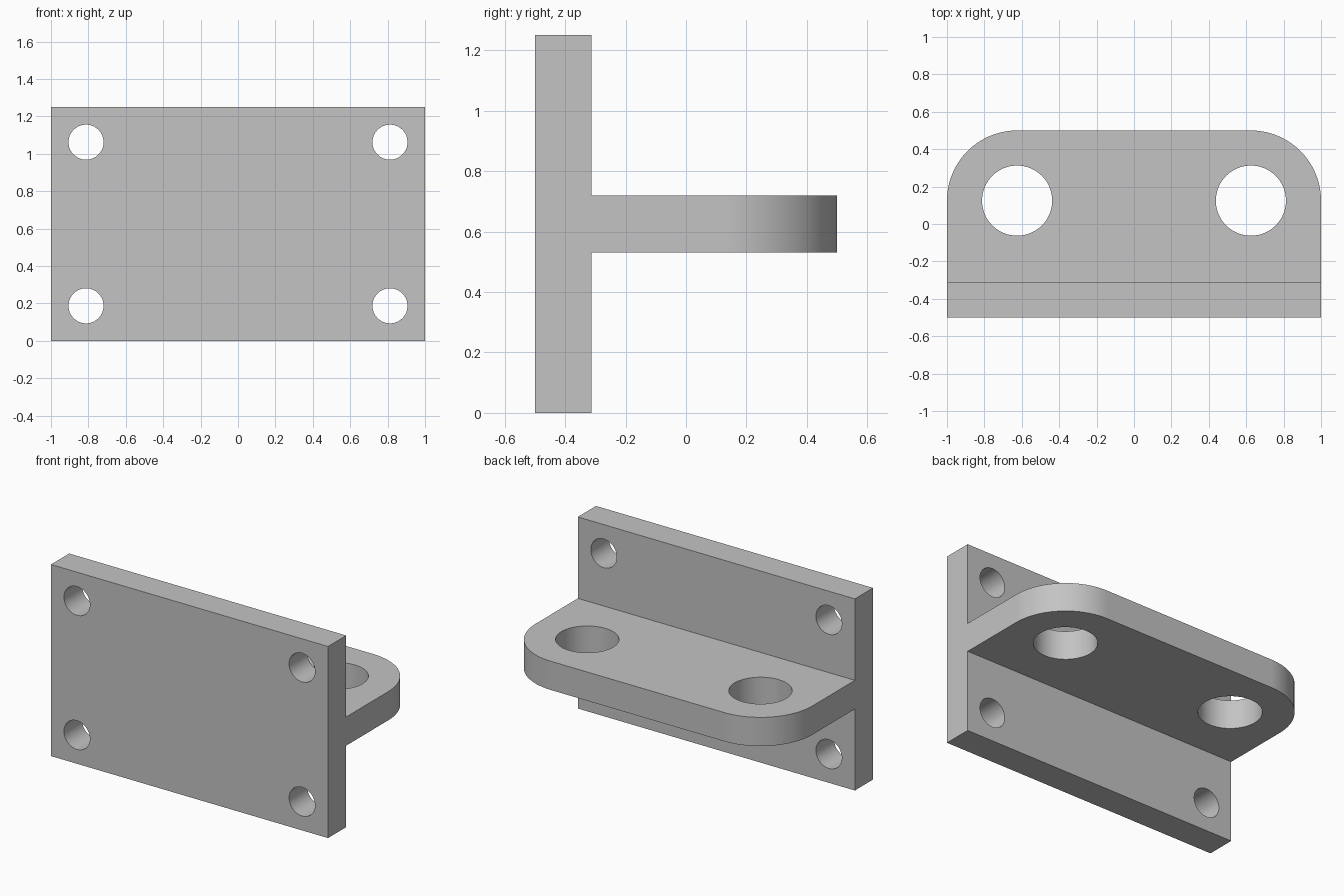
import bpy
import bmesh
import math

cube = bpy.data.objects.get("Cube")
if cube:
    bpy.data.objects.remove(cube, do_unlink=True)

# Main dimensions
HALF_W = 1.0
FRONT, BACK, PLATE_BACK = -0.5, 0.5, -0.3125
HEIGHT = 1.25
SHELF_LOW, SHELF_TOP = 0.53125, 0.71875
CORNER = 0.375

grey = bpy.data.materials.new("plain grey")
grey.use_nodes = True
colour = (0.55, 0.55, 0.55, 1)
grey.diffuse_color = colour
grey.node_tree.nodes["Principled BSDF"].inputs["Base Color"].default_value = colour


def make_object(name, bm):
    bmesh.ops.recalc_face_normals(bm, faces=bm.faces)
    mesh = bpy.data.meshes.new(name)
    bm.to_mesh(mesh)
    bm.free()
    mesh.materials.append(grey)
    obj = bpy.data.objects.new(name, mesh)
    bpy.context.collection.objects.link(obj)
    return obj


# T-shaped side profile swept across the width
profile = [(FRONT, 0), (PLATE_BACK, 0), (PLATE_BACK, SHELF_LOW), (BACK, SHELF_LOW),
           (BACK, SHELF_TOP), (PLATE_BACK, SHELF_TOP), (PLATE_BACK, HEIGHT), (FRONT, HEIGHT)]
bm = bmesh.new()
side = bm.faces.new([bm.verts.new((-HALF_W, y, z)) for y, z in profile])
swept = bmesh.ops.extrude_face_region(bm, geom=[side])["geom"]
bmesh.ops.translate(bm, vec=(2 * HALF_W, 0, 0),
                    verts=[v for v in swept if isinstance(v, bmesh.types.BMVert)])

# Round the two outer corners of the shelf
corners = [e for e in bm.edges
           if all(abs(v.co.y - BACK) < 1e-4 for v in e.verts)
           and abs(e.verts[0].co.x - e.verts[1].co.x) < 1e-4]
bmesh.ops.bevel(bm, geom=corners, offset=CORNER, offset_type='OFFSET',
                segments=20, profile=0.5, affect='EDGES')
bracket = make_object("mounting_bracket", bm)


# Hole cutters
def cutter(name, location, radius, rotation=(0, 0, 0)):
    bm = bmesh.new()
    bmesh.ops.create_cone(bm, cap_ends=True, segments=64, radius1=radius,
                          radius2=radius, depth=0.4)
    obj = make_object(name, bm)
    obj.location = location
    obj.rotation_euler = rotation
    obj.hide_render = True
    return obj


cutters = []
for s in (-1, 1):
    cutters.append(cutter("shelf_hole_cutter", (s * 0.625, 0.125, 0.625), 0.1875))
    for z in (0.1875, HEIGHT - 0.1875):
        cutters.append(cutter("plate_hole_cutter", (s * 0.8125, -0.40625, z), 0.09375,
                              (math.pi / 2, 0, 0)))

bpy.context.view_layer.objects.active = bracket
for c in cutters:
    mod = bracket.modifiers.new("hole", 'BOOLEAN')
    mod.operation = 'DIFFERENCE'
    mod.solver = 'EXACT'
    mod.object = c
    bpy.ops.object.modifier_apply(modifier=mod.name)
for c in cutters:
    bpy.data.objects.remove(c, do_unlink=True)

# Smooth curved walls, crisp edges
bpy.ops.object.select_all(action='DESELECT')
bracket.select_set(True)
bpy.ops.object.shade_smooth_by_angle(angle=math.radians(30))
weighted = bracket.modifiers.new("flat_faces", 'WEIGHTED_NORMAL')
weighted.keep_sharp = True
